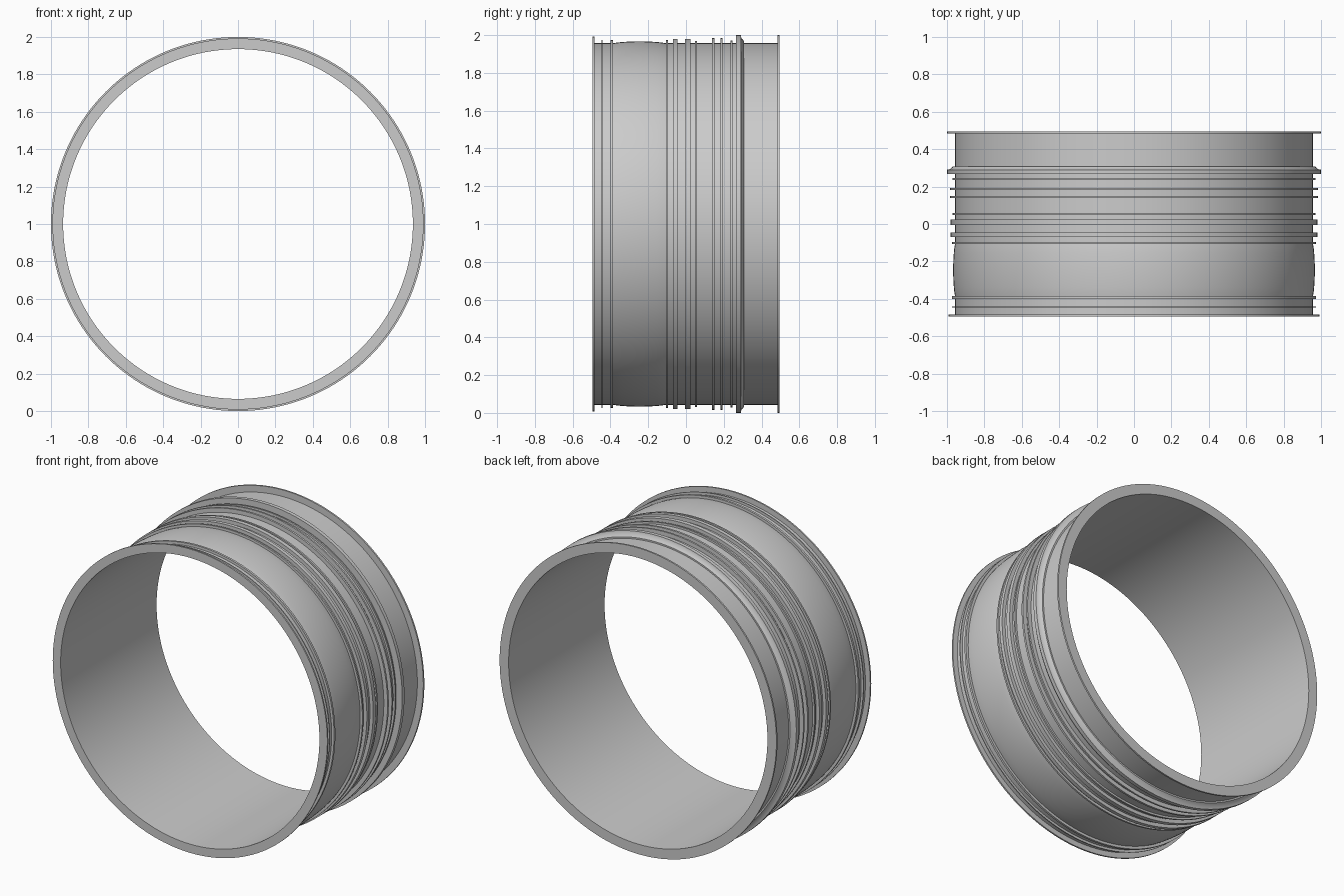
import bpy, bmesh, math

if "Cube" in bpy.data.objects:
    bpy.data.objects.remove(bpy.data.objects["Cube"])

SEG = 160
SHELL, INNER = 0.957, 0.935


def lathe(name, profile):
    """Spin a closed (y, radius) profile around the horizontal y axis at z = 1."""
    bm = bmesh.new()
    loops = []
    for i in range(SEG):
        a = 2 * math.pi * i / SEG
        loops.append([bm.verts.new((r * math.sin(a), y, 1 + r * math.cos(a)))
                      for y, r in profile])
    n = len(profile)
    for i in range(SEG):
        a, b = loops[i], loops[(i + 1) % SEG]
        for j in range(n):
            k = (j + 1) % n
            bm.faces.new((a[j], a[k], b[k], b[j]))
    bmesh.ops.recalc_face_normals(bm, faces=bm.faces)
    me = bpy.data.meshes.new(name)
    bm.to_mesh(me)
    bm.free()
    ob = bpy.data.objects.new(name, me)
    bpy.context.collection.objects.link(ob)
    bpy.context.view_layer.objects.active = ob
    ob.select_set(True)
    bpy.ops.object.shade_smooth_by_angle(angle=math.radians(30))
    ob.select_set(False)
    return ob


# Raised ribs: (start y, end y, radius)
ribs_front = [(-0.447, -0.441, 0.973), (-0.4, -0.386, 0.974)]
ribs_back = [(-0.106, -0.095, 0.973), (-0.07, -0.046, 0.98), (-0.005, 0.023, 0.98),
             (0.048, 0.059, 0.97), (0.138, 0.151, 0.984), (0.182, 0.193, 0.984),
             (0.236, 0.246, 0.971)]


def rib_points(ribs):
    return [p for y0, y1, r in ribs
            for p in ((y0, SHELL), (y0, r), (y1, r), (y1, SHELL))]


# Front flange and first ribs
profile = [(-0.495, INNER), (-0.495, 0.992), (-0.485, 0.992), (-0.485, SHELL)]
profile += rib_points(ribs_front)
# Gently bulging band
for i in range(1, 12):
    t = i / 12
    profile.append((-0.386 + 0.28 * t, SHELL + 0.01 * math.sin(math.pi * t) ** 0.7))
profile += rib_points(ribs_back)
# Stepped collar with tapered back side
profile += [(0.266, SHELL), (0.266, 1.0), (0.29, 1.0), (0.293, 0.985),
            (0.304, 0.972), (0.308, 0.967), (0.308, SHELL)]
# Back flange, closed by the plain inner bore
profile += [(0.484, SHELL), (0.484, 1.0), (0.495, 1.0), (0.495, INNER)]

lathe("ribbed_ring_body", profile)
